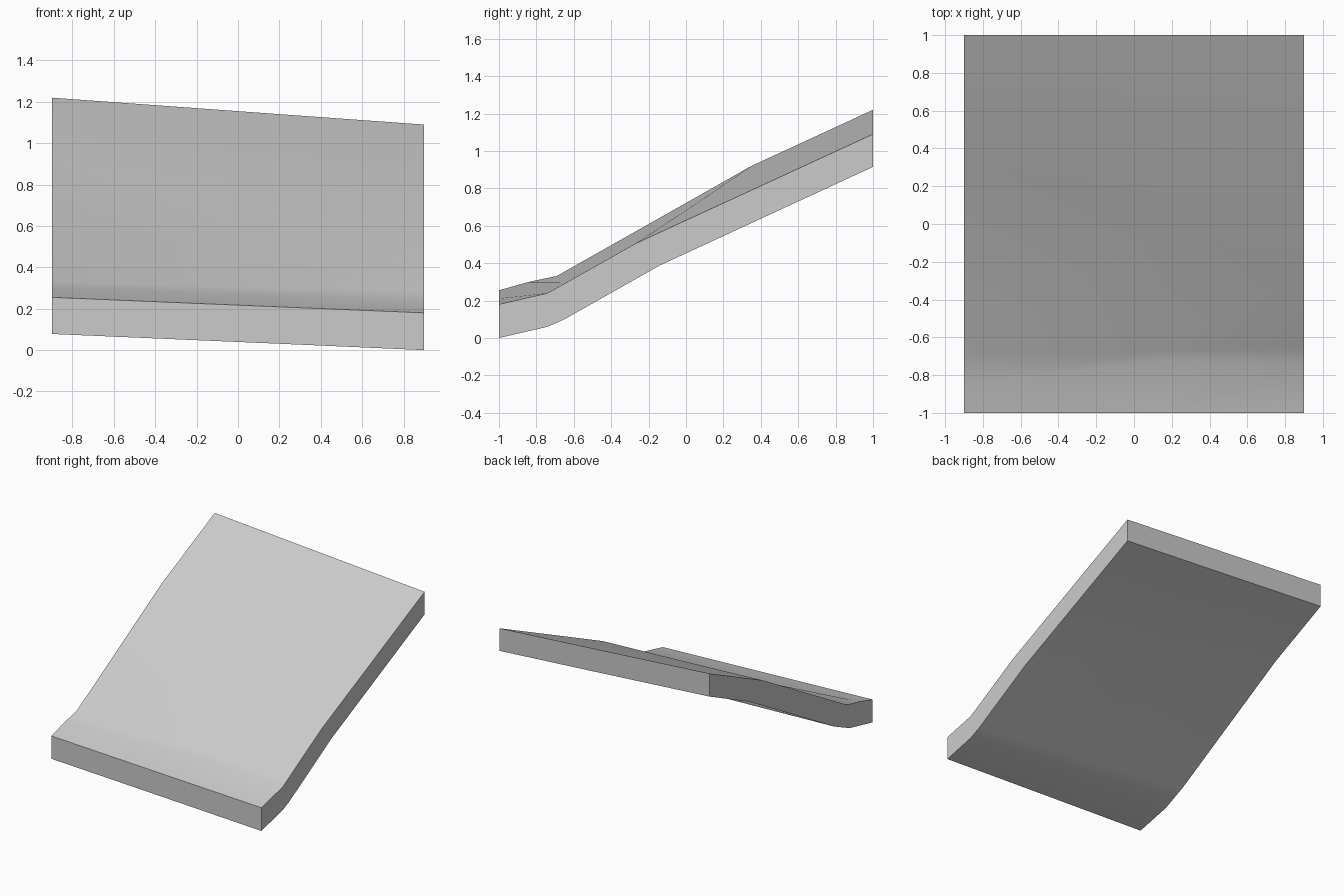
import bpy
import bmesh
import math

cube = bpy.data.objects.get("Cube")
if cube:
    bpy.data.objects.remove(cube, do_unlink=True)

# Single grey material
grey = bpy.data.materials.new("plain grey")
grey.use_nodes = True
colour = (0.6, 0.6, 0.6, 1)
grey.diffuse_color = colour
grey.node_tree.nodes["Principled BSDF"].inputs["Base Color"].default_value = colour

# Side profiles (y, z) of the slab: x position, top edge, bottom edge
SECTIONS = [
    (-0.9,
     [(-1, .255), (-.84, .30), (-.69, .332), (.35, .92), (1, 1.22)],
     [(-1, .078), (-.72, .14), (-.53, .225), (.50, .81), (1, 1.042)]),
    (0.15,
     [(-1, .211), (-.73, .266), (-.67, .30), (-.01, .676), (1, 1.144)],
     [(-1, .033), (-.73, .092), (-.60, .152), (.13, .566), (1, .967)]),
    (0.9,
     [(-1, .18), (-.74, .24), (-.66, .285), (-.27, .505), (1, 1.09)],
     [(-1, .0), (-.74, .06), (-.65, .10), (-.14, .388), (1, .915)]),
]

bm = bmesh.new()
tops, bottoms = [], []
for x, top, bottom in SECTIONS:
    tops.append([bm.verts.new((x, y, z)) for y, z in top])
    bottoms.append([bm.verts.new((x, y, z)) for y, z in bottom])


def skin(row_a, row_b):
    """Join two matching rows of points with quads."""
    for i in range(len(row_a) - 1):
        bm.faces.new((row_a[i], row_b[i], row_b[i + 1], row_a[i + 1]))


# Top and underside, lofted from section to section
for rows in (tops, bottoms):
    for a, b in zip(rows, rows[1:]):
        skin(a, b)
# Left and right sides, then front and back ends
for k in (0, -1):
    skin(tops[k], bottoms[k])
    skin([row[k] for row in tops], [row[k] for row in bottoms])

bmesh.ops.recalc_face_normals(bm, faces=bm.faces)
mesh = bpy.data.meshes.new("sloped_slab")
bm.to_mesh(mesh)
bm.free()
mesh.materials.append(grey)

slab = bpy.data.objects.new("sloped_slab", mesh)
bpy.context.collection.objects.link(slab)
bpy.ops.object.select_all(action="DESELECT")
slab.select_set(True)
bpy.context.view_layer.objects.active = slab
bpy.ops.object.shade_smooth_by_angle(angle=math.radians(30))
